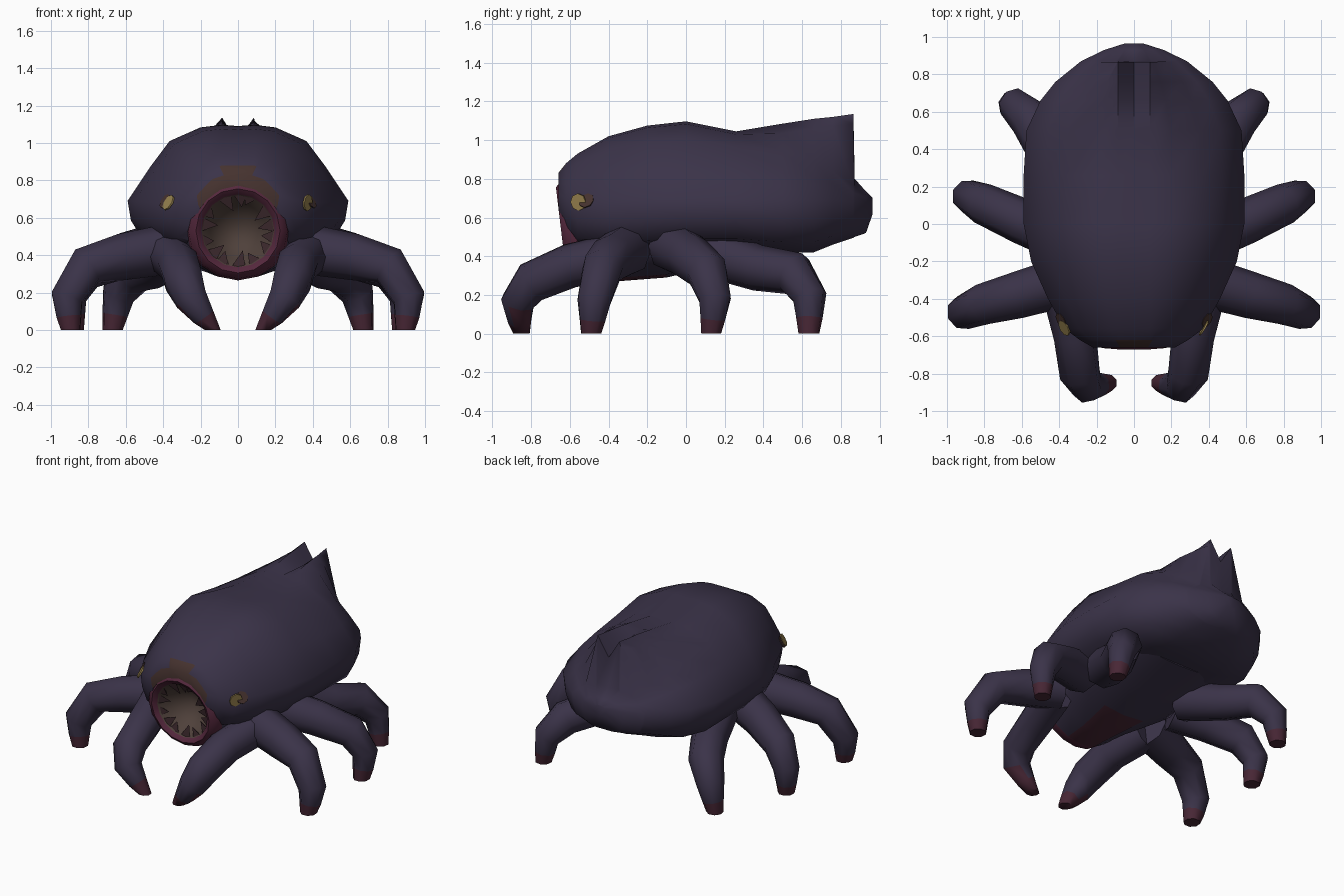
import bpy, bmesh, math, random
from mathutils import Vector

random.seed(4)
old = bpy.data.objects.get("Cube")
if old:
    bpy.data.objects.remove(old, do_unlink=True)


def material(name, rgb):
    m = bpy.data.materials.new(name)
    m.use_nodes = True
    m.diffuse_color = (*rgb, 1)
    bsdf = m.node_tree.nodes["Principled BSDF"]
    bsdf.inputs["Base Color"].default_value = (*rgb, 1)
    bsdf.inputs["Roughness"].default_value = 0.8
    return m


HIDE = material("dark_purple_hide", (0.043, 0.033, 0.066))
LIP = material("maroon_lip", (0.09, 0.021, 0.046))
CLAW = material("dark_maroon_claw", (0.065, 0.02, 0.036))
STAIN = material("brown_stain", (0.06, 0.032, 0.028))
GULLET = material("brown_gullet", (0.078, 0.052, 0.043))
TOOTH = material("dark_tooth", (0.045, 0.022, 0.026))
EYE = material("yellow_eye", (0.32, 0.23, 0.08))

parts = []


def finish(bm, name, mats, rule=None):
    """Turn a bmesh into an object, colouring faces by a rule."""
    bmesh.ops.recalc_face_normals(bm, faces=bm.faces)
    if rule:
        for f in bm.faces:
            f.material_index = rule(f)
    me = bpy.data.meshes.new(name)
    bm.to_mesh(me)
    bm.free()
    for m in mats:
        me.materials.append(m)
    ob = bpy.data.objects.new(name, me)
    bpy.context.collection.objects.link(ob)
    parts.append(ob)
    return ob


def loft(rings):
    """Skin closed rings of equal size and cap both ends."""
    bm = bmesh.new()
    rows = [[bm.verts.new(p) for p in ring] for ring in rings]
    n = len(rows[0])
    for a, b in zip(rows, rows[1:]):
        for i in range(n):
            j = (i + 1) % n
            bm.faces.new((a[i], a[j], b[j], b[i]))
    bm.faces.new(rows[0])
    bm.faces.new(rows[-1])
    return bm


# Shell: angular section with twin ridges that rise into two rear points
UPPER = ((.62, .79), (.8, .44), (1, 0))
LOWER = ((.97, .42), (.87, .8), (.45, 1))


def shell_ring(y, w, mid, top, bottom, ridge, valley):
    flank = max(mid + .97 * (top - mid), ridge - .05)
    half = [(min(.085, .3 * w), ridge), (.34 * w, flank)]
    half += [(w * fx, mid + (top - mid) * fz) for fx, fz in UPPER]
    half += [(w * fx, mid - (mid - bottom) * fz) for fx, fz in LOWER]
    ring = [(0, valley)] + half + [(0, bottom)] + [(-x, z) for x, z in reversed(half)]
    return [Vector((x, y, z)) for x, z in ring]


sections = [
    (-.66, .22, .72, .83, .6, .83, .83), (-.62, .29, .7, .88, .52, .88, .88),
    (-.56, .37, .68, .93, .45, .93, .93), (-.4, .46, .68, 1.02, .42, 1.02, 1.02),
    (-.2, .55, .69, 1.075, .43, 1.075, 1.07), (0, .59, .69, 1.095, .44, 1.097, 1.09),
    (.26, .59, .69, 1.04, .44, 1.045, 1.04), (.5, .575, .69, 1.01, .42, 1.085, 1.06),
    (.66, .5, .69, .95, .42, 1.11, 1.04), (.76, .42, .69, .88, .46, 1.12, 1.02),
    (.865, .29, .68, .79, .495, 1.135, 1.0), (.872, .28, .68, .785, .5, .8, .79),
    (.93, .16, .68, .73, .52, .735, .73), (.965, .05, .68, .7, .62, .7, .7)]


def shell_rule(f):
    c = f.calc_center_median()
    return int(c.y < -.58 and abs(c.x) < .11 and .6 < c.z < .89)


shell = finish(loft([shell_ring(*s) for s in sections]), "shell", [HIDE, STAIN], shell_rule)

# Snout and belly: a tube that turns inward at the lip to form the gullet
TILT = .12


def round_ring(y, z, rx, rz, tilt, n=16):
    ring = []
    for i in range(n):
        a = math.tau * i / n
        dz = rz * math.sin(a)
        ring.append(Vector((rx * math.cos(a), y - tilt * dz, z + dz)))
    return ring


snout_rows = [
    (-.44, .53, .06, .06, TILT), (-.52, .53, .15, .15, TILT),
    (-.625, .53, .195, .195, TILT), (-.645, .53, .225, .225, TILT),
    (-.62, .53, .265, .255, TILT), (-.56, .525, .275, .26, TILT),
    (-.36, .52, .31, .25, 0), (-.1, .5, .42, .21, 0),
    (.15, .5, .42, .15, 0), (.45, .48, .34, .065, 0)]


def snout_rule(f):
    c = f.calc_center_median()
    r = math.hypot(c.x, c.z - .53)
    front = c.y + TILT * (c.z - .53)
    if front < -.54 and r > .18:
        return 1
    if r < .19 and front < -.4:
        return 2
    if f.normal.z < -.8 and c.y < -.15 and abs(c.x) < .15:
        return 3
    return 0


finish(loft([round_ring(*r) for r in snout_rows]), "snout_and_belly",
       [HIDE, LIP, GULLET, CLAW], snout_rule)

# Opening through the shell for the gullet
bpy.ops.mesh.primitive_cylinder_add(vertices=24, radius=.235, depth=.54,
                                    location=(0, -.63, .53), rotation=(math.pi / 2, 0, 0))
cutter = bpy.context.object
cutter.name = "mouth_cutter"
cutter.hide_render = True
cut = shell.modifiers.new("mouth_opening", "BOOLEAN")
cut.operation = "DIFFERENCE"
cut.solver = "EXACT"
cut.object = cutter
bpy.ops.object.select_all(action="DESELECT")
shell.select_set(True)
bpy.context.view_layer.objects.active = shell
bpy.ops.object.modifier_apply(modifier=cut.name)
bpy.data.objects.remove(cutter, do_unlink=True)

# Teeth: jagged triangular spikes pointing into the mouth
bm = bmesh.new()
COUNT = 14
for i in range(COUNT):
    a = math.tau * (i + random.uniform(.3, .7)) / COUNT
    out = Vector((math.cos(a), -TILT * math.sin(a), math.sin(a)))
    side = Vector((-math.sin(a), -TILT * math.cos(a), math.cos(a)))
    centre = Vector((0, -.62, .53))
    root = centre + out * .205
    back = Vector((0, .05, 0))
    tip = centre + out * random.uniform(.1, .15) + side * random.uniform(-.03, .03) + back * .5
    v = [bm.verts.new(p) for p in (root + side * .042, root - side * .042, root + back, tip)]
    for tri in ((0, 1, 2), (0, 1, 3), (1, 2, 3), (2, 0, 3)):
        bm.faces.new([v[k] for k in tri])
finish(bm, "teeth", [TOOTH])


# Legs: bent tubes ending in a flat claw
def leg(name, path, radii, sign, n=8):
    pts = [Vector((x * sign, y, z)) for x, y, z in path]
    radii = list(radii)
    pts.insert(-1, pts[-2].lerp(pts[-1], .58))
    radii.insert(-1, radii[-2] * .42 + radii[-1] * .58)
    reach = pts[-1] - pts[0]
    side = Vector((-reach.y, reach.x, 0)).normalized()
    rings = []
    for i, p in enumerate(pts):
        t = pts[min(i + 1, len(pts) - 1)] - pts[max(i - 1, 0)]
        if i == len(pts) - 1:
            t = Vector((0, 0, -1))
        up = side.cross(t).normalized()
        across = t.cross(up).normalized()
        rings.append([p + radii[i] * (across * math.cos(math.tau * k / n)
                                      + up * math.sin(math.tau * k / n)) for k in range(n)])
    finish(loft(rings), name, [HIDE, CLAW], lambda f: int(f.calc_center_median().z < .085))


legs = {
    "front_leg": ([(.38, -.33, .41), (.315, -.6, .35), (.29, -.8, .265),
                   (.25, -.87, .165), (.135, -.85, 0)], (.12, .115, .11, .09, .045)),
    "second_leg": ([(.38, -.31, .43), (.62, -.38, .39), (.81, -.43, .34),
                    (.915, -.475, .17), (.895, -.49, 0)], (.135, .125, .11, .092, .055)),
    "third_leg": ([(.38, -.07, .45), (.6, .015, .4), (.81, .11, .32),
                   (.89, .15, .18), (.875, .13, 0)], (.135, .122, .11, .088, .055)),
    "rear_leg": ([(.33, .1, .43), (.44, .37, .34), (.55, .56, .31),
                  (.64, .64, .19), (.67, .635, 0)], (.135, .12, .115, .09, .055))}


# Eyes: thin plates laid on the cheeks, each with a brown smudge behind it
def cheek_plate(name, mat, spot, radius, depth):
    _, place, normal, _ = shell.closest_point_on_mesh(Vector(spot))
    bm = bmesh.new()
    bmesh.ops.create_cone(bm, cap_ends=True, segments=8, radius1=radius,
                          radius2=radius, depth=depth)
    plate = finish(bm, name, [mat])
    plate.location = place
    plate.rotation_euler = normal.to_track_quat("Z", "Y").to_euler()


for sign, hand in ((1, "left"), (-1, "right")):
    for name, (path, radii) in legs.items():
        leg(f"{hand}_{name}", path, radii, sign)
    cheek_plate(f"{hand}_eye", EYE, (.38 * sign, -.56, .685), .045, .0095)
    cheek_plate(f"{hand}_eye_smudge", STAIN, (.41 * sign, -.525, .7), .042, .006)

# Smooth shading with crisp edges
bpy.ops.object.select_all(action="DESELECT")
for ob in parts:
    ob.select_set(True)
bpy.context.view_layer.objects.active = shell
bpy.ops.object.shade_smooth_by_angle(angle=math.radians(52))
